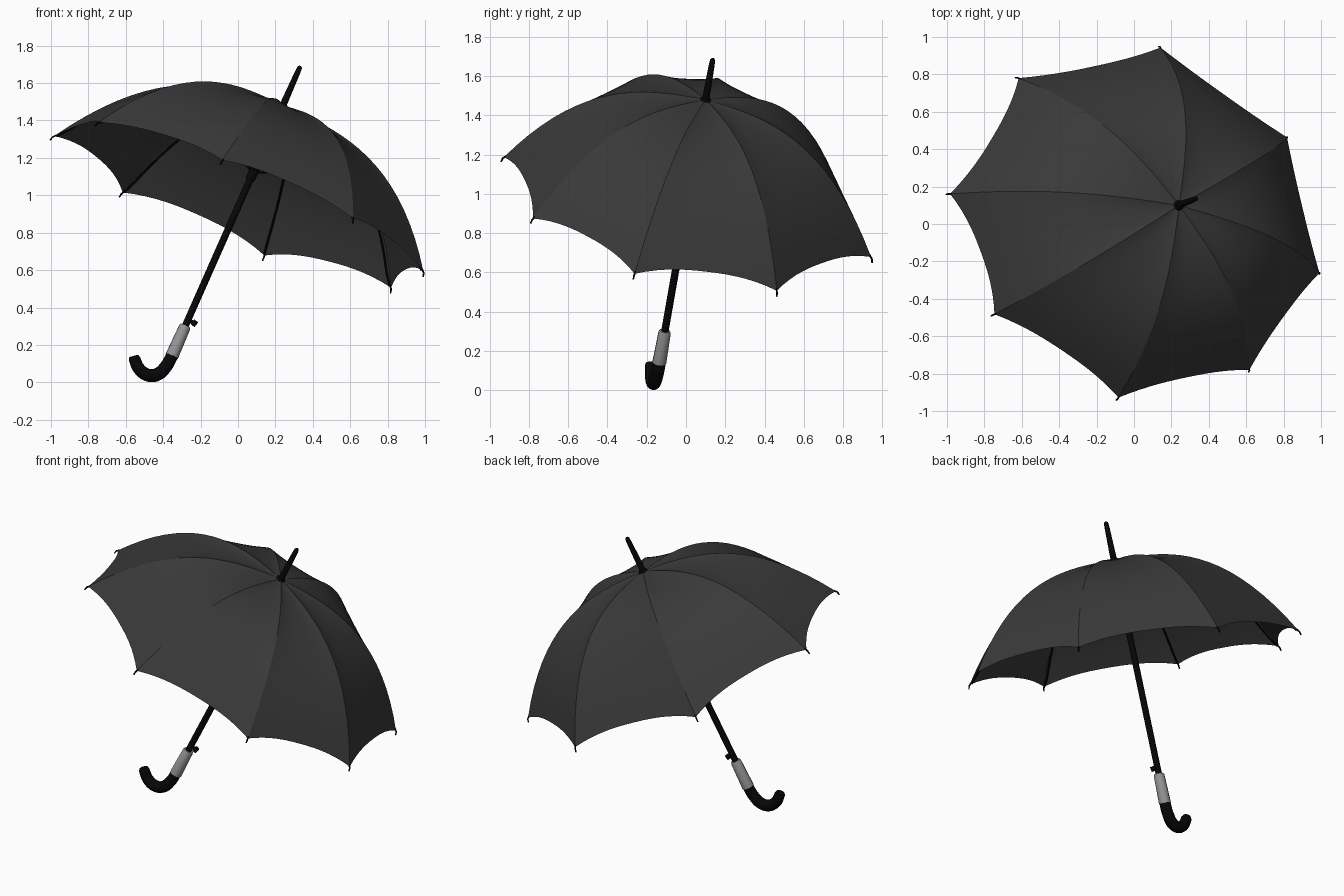
import bpy, bmesh, math
from mathutils import Vector

cube = bpy.data.objects.get("Cube")
if cube:
    bpy.data.objects.remove(cube, do_unlink=True)


def material(name, value, rough=0.6):
    m = bpy.data.materials.new(name)
    m.use_nodes = True
    col = (value, value, value, 1)
    m.diffuse_color = col
    bsdf = next(n for n in m.node_tree.nodes if n.type == 'BSDF_PRINCIPLED')
    bsdf.inputs["Base Color"].default_value = col
    bsdf.inputs["Roughness"].default_value = rough
    return m


FABRIC = material("charcoal fabric", 0.041, 0.8)
BLACK = material("black", 0.002)
GREY = material("grey grip", 0.29)

# Tilted frame: crown of the canopy and the direction of the shaft
CROWN = Vector((0.24, 0.1, 1.48))
AXIS = Vector((0.4, 0.159, 0.903)).normalized()
SIDE = Vector((0.91, 0, -0.4)).normalized()

# Ends of the eight ribs, in order around the rim
TIPS = [Vector(p) for p in (
    (0.136, 0.95, 0.66), (-0.63, 0.785, 1.0), (-1.0, 0.16, 1.305), (-0.76, -0.49, 1.38),
    (-0.09, -0.94, 1.175), (0.617, -0.79, 0.86), (0.995, -0.267, 0.575), (0.82, 0.465, 0.487))]


def finish(name, mesh, mat):
    ob = bpy.data.objects.new(name, mesh)
    bpy.context.collection.objects.link(ob)
    mesh.materials.clear()
    mesh.materials.append(mat)
    bpy.ops.object.select_all(action='DESELECT')
    ob.select_set(True)
    bpy.context.view_layer.objects.active = ob
    bpy.ops.object.shade_smooth_by_angle(angle=math.radians(40))
    return ob


def tube(name, points, radii, mat, handle='VECTOR', sides=4):
    """Round bar along a path, with a radius at each point."""
    cu = bpy.data.curves.new(name, 'CURVE')
    cu.dimensions = '3D'
    cu.bevel_depth = 1
    cu.bevel_resolution = sides
    cu.use_fill_caps = True
    cu.resolution_u = 8 if handle == 'AUTO' else 1
    sp = cu.splines.new('BEZIER')
    sp.bezier_points.add(len(points) - 1)
    for bp, p, r in zip(sp.bezier_points, points, radii):
        bp.co, bp.radius = p, r
        bp.handle_left_type = bp.handle_right_type = handle
    tmp = bpy.data.objects.new(name + "_path", cu)
    bpy.context.collection.objects.link(tmp)
    bpy.context.view_layer.update()
    dg = bpy.context.evaluated_depsgraph_get()
    mesh = bpy.data.meshes.new_from_object(tmp.evaluated_get(dg))
    bpy.data.objects.remove(tmp, do_unlink=True)
    return finish(name, mesh, mat)


def along(depth):
    """Point on the shaft at a depth below the crown."""
    return CROWN - AXIS * depth


def rib_point(tip, s, inset=0.0):
    """Point on the domed rib line, s running from crown to tip."""
    v = tip - CROWN
    drop = v.dot(AXIS)
    out = v - AXIS * drop
    fall = 0.06 * s + 0.94 * s ** 2.85
    return CROWN + out * s + AXIS * (drop * fall - inset) - out.normalized() * inset * s


# Canopy: eight panels with scalloped hems, separate at the seams
ROWS, COLS = 18, 14
bm = bmesh.new()
for i, tip in enumerate(TIPS):
    nxt = TIPS[(i + 1) % len(TIPS)]
    grid = []
    for r in range(ROWS + 1):
        row = []
        for c in range(COLS + 1):
            t = c / COLS
            arch = 1 - abs(2 * t - 1) ** 2.5
            s = (0.01 + 0.98 * r / ROWS) * (1 - 0.03 * arch * (r / ROWS) ** 2)
            p = rib_point(tip, s).lerp(rib_point(nxt, s), t)
            p -= AXIS * 0.015 * arch * math.sin(math.pi * min(1, s * 1.2))
            row.append(bm.verts.new(p))
        grid.append(row)
    for r in range(ROWS):
        for c in range(COLS):
            bm.faces.new((grid[r][c], grid[r + 1][c], grid[r + 1][c + 1], grid[r][c + 1]))
canopy = bpy.data.meshes.new("canopy")
bm.to_mesh(canopy)
bm.free()
finish("canopy", canopy, FABRIC)

# Ribs, stretchers and hem pins
for i, tip in enumerate(TIPS):
    line = [rib_point(tip, k / 18, 0.013) for k in range(1, 18)]
    line.append(rib_point(tip, 0.985, 0.006))
    tube(f"rib_{i + 1}", line, [0.006] * len(line), BLACK, sides=1)
    tube(f"stretcher_{i + 1}", [along(0.4), rib_point(tip, 0.52, 0.018)],
         [0.005, 0.005], BLACK, sides=1)
    tube(f"hem_pin_{i + 1}", [rib_point(tip, 0.982, 0.003), rib_point(tip, 0.995), tip - AXIS * 0.012],
         [0.005, 0.005, 0.004], BLACK, sides=1)

# Shaft, runner, crown cap and ferrule
tube("shaft", [along(0), along(1.33)], [0.019, 0.019], BLACK)
tube("runner", [along(0.36), along(0.38), along(0.44)], [0.026, 0.028, 0.025], BLACK)
tube("crown_cap", [along(0.012), along(-0.004), along(-0.01)], [0.03, 0.027, 0.02], BLACK)
tube("ferrule", [along(0), along(-0.195), along(-0.225), along(-0.233)],
     [0.019, 0.015, 0.013, 0.007], BLACK)

# Grip sleeve and release button
tube("grip_sleeve", [along(1.305), along(1.315), along(1.485)], [0.028, 0.032, 0.036], GREY)
knob = along(1.27)
tube("button_stem", [knob, knob + SIDE * 0.042], [0.009, 0.009], BLACK)
tube("button", [knob + SIDE * 0.035 - AXIS * 0.016, knob + SIDE * 0.042 + AXIS * 0.012],
     [0.014, 0.014], BLACK)

# Curved handle
hook = [along(1.475), Vector((-0.385, -0.147, 0.085)), Vector((-0.43, -0.16, 0.043)),
        Vector((-0.475, -0.168, 0.037)), Vector((-0.525, -0.175, 0.068)),
        Vector((-0.553, -0.178, 0.125)), Vector((-0.557, -0.179, 0.14))]
tube("handle_hook", hook, [0.033, 0.034, 0.035, 0.035, 0.034, 0.032, 0.026], BLACK, 'AUTO', 5)
